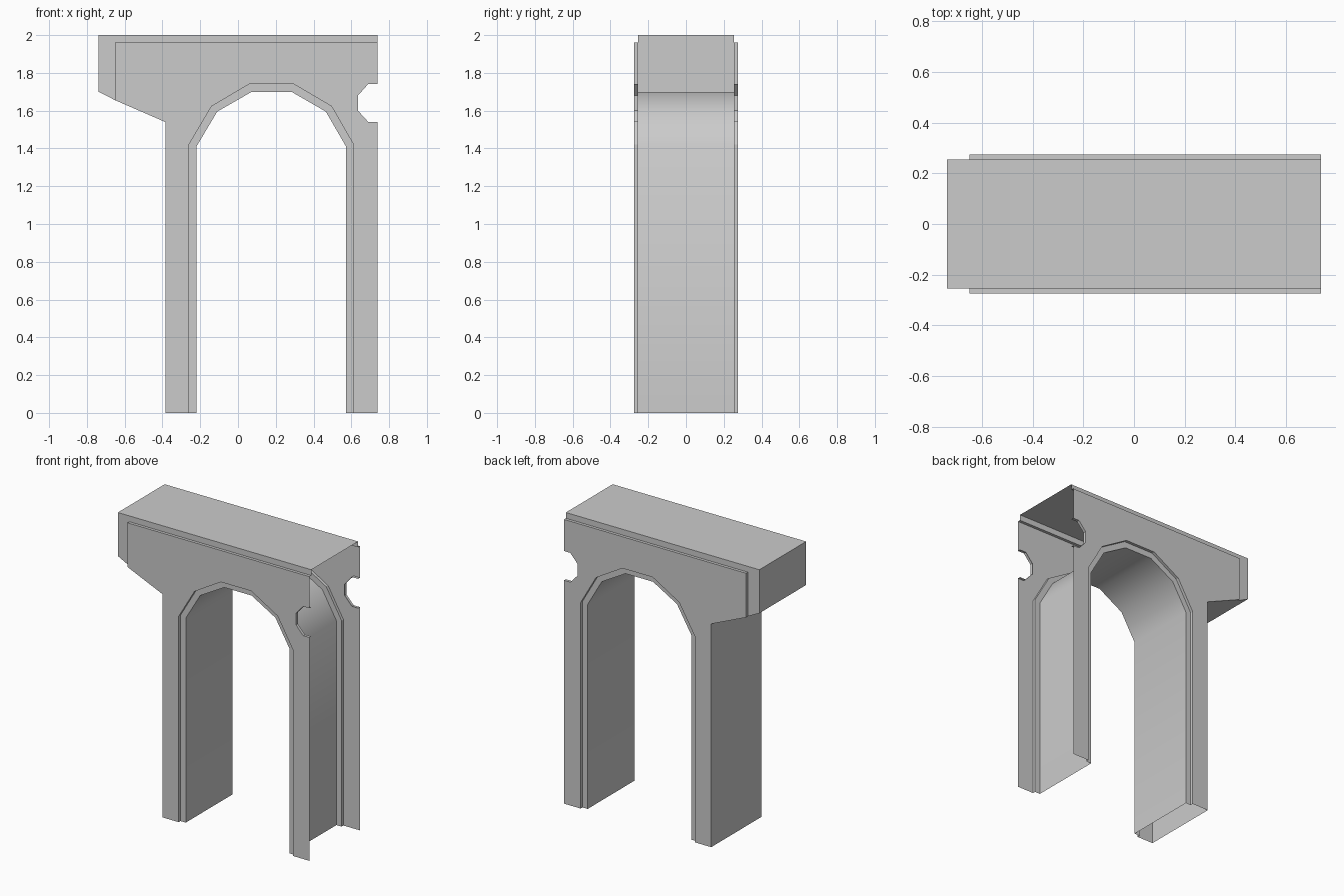
import bpy

if "Cube" in bpy.data.objects:
    bpy.data.objects.remove(bpy.data.objects["Cube"])

CORE, PANEL = 0.255, 0.275   # half depths of the core and of the raised side panels
R, L = 0.738, -0.738         # right and left ends

# Profiles in (x, z), counter-clockwise as seen from the front
arch_in = [(-0.22, 0), (-0.22, 1.41), (-0.11, 1.595), (0.073, 1.70),
           (0.283, 1.70), (0.465, 1.595), (0.572, 1.41), (0.572, 0)]
arch_out = [(-0.26, 0), (-0.26, 1.42), (-0.14, 1.623), (0.062, 1.742),
            (0.293, 1.742), (0.495, 1.623), (0.612, 1.42), (0.612, 0)]
notch = [(R, 1.54), (0.69, 1.54), (0.635, 1.60), (0.635, 1.68), (0.69, 1.742), (R, 1.742)]
ledge = [(R, 1.96), (-0.65, 1.96), (-0.65, 1.655)]
corbel = [(-0.65, 1.655), (-0.385, 1.54), (-0.385, 0)]
cap = [(R, 2.0), (L, 2.0), (L, 1.70), (-0.65, 1.655)]


def make(name, parts):
    """One mesh from several (vertices, faces) parts."""
    verts, faces = [], []
    for v, f in parts:
        n = len(verts)
        verts += v
        faces += [[i + n for i in face] for face in f]
    mesh = bpy.data.meshes.new(name)
    mesh.from_pydata(verts, [], faces)
    mesh.update()
    obj = bpy.data.objects.new(name, mesh)
    bpy.context.collection.objects.link(obj)
    return obj


def ribbon(path, y0, y1):
    """Sheet swept along y from an open profile."""
    n = len(path)
    verts = [(x, y, z) for y in (y0, y1) for x, z in path]
    return verts, [(i, i + n, i + n + 1, i + 1) for i in range(n - 1)]


def plate(outline, y):
    """Flat face in the xz plane, facing away from the centre."""
    if y > 0:
        outline = outline[::-1]
    return [(x, y, z) for x, z in outline], [list(range(len(outline)))]


def both_lips(path):
    """Narrow steps between core and panel on both sides."""
    return [ribbon(path, -PANEL, -CORE), ribbon(path, CORE, PANEL)]


# Raised side panels with the arch opening and the half-octagon notch
panel_outline = ledge + corbel[1:] + arch_out + [(R, 0)] + notch
make("side_panels", [plate(panel_outline, s * PANEL) for s in (-1, 1)])

# Steps around the panels
make("panel_edges", both_lips(ledge) + both_lips(arch_out) + both_lips(notch))

# Recessed border around the arch
border = []
for s in (-1, 1):
    for i in range(len(arch_in) - 1):
        border.append(plate([arch_out[i + 1], arch_out[i], arch_in[i], arch_in[i + 1]], s * CORE))
make("arch_border", border)

# Arch soffit, softly shaded
soffit = make("arch_soffit", [ribbon(arch_in, -CORE, CORE)])
for p in soffit.data.polygons:
    p.use_smooth = True

# Top, left end wall and its recessed sides (the right end stays open)
cap_sides = cap[1:] + [ledge[1], ledge[0], cap[0]]
make("top_cap", [ribbon(cap, -CORE, CORE)] + [plate(cap_sides, s * CORE) for s in (-1, 1)])

# Sloped underside and outer wall of the left leg
make("left_wall", [ribbon(corbel, -PANEL, PANEL)])
